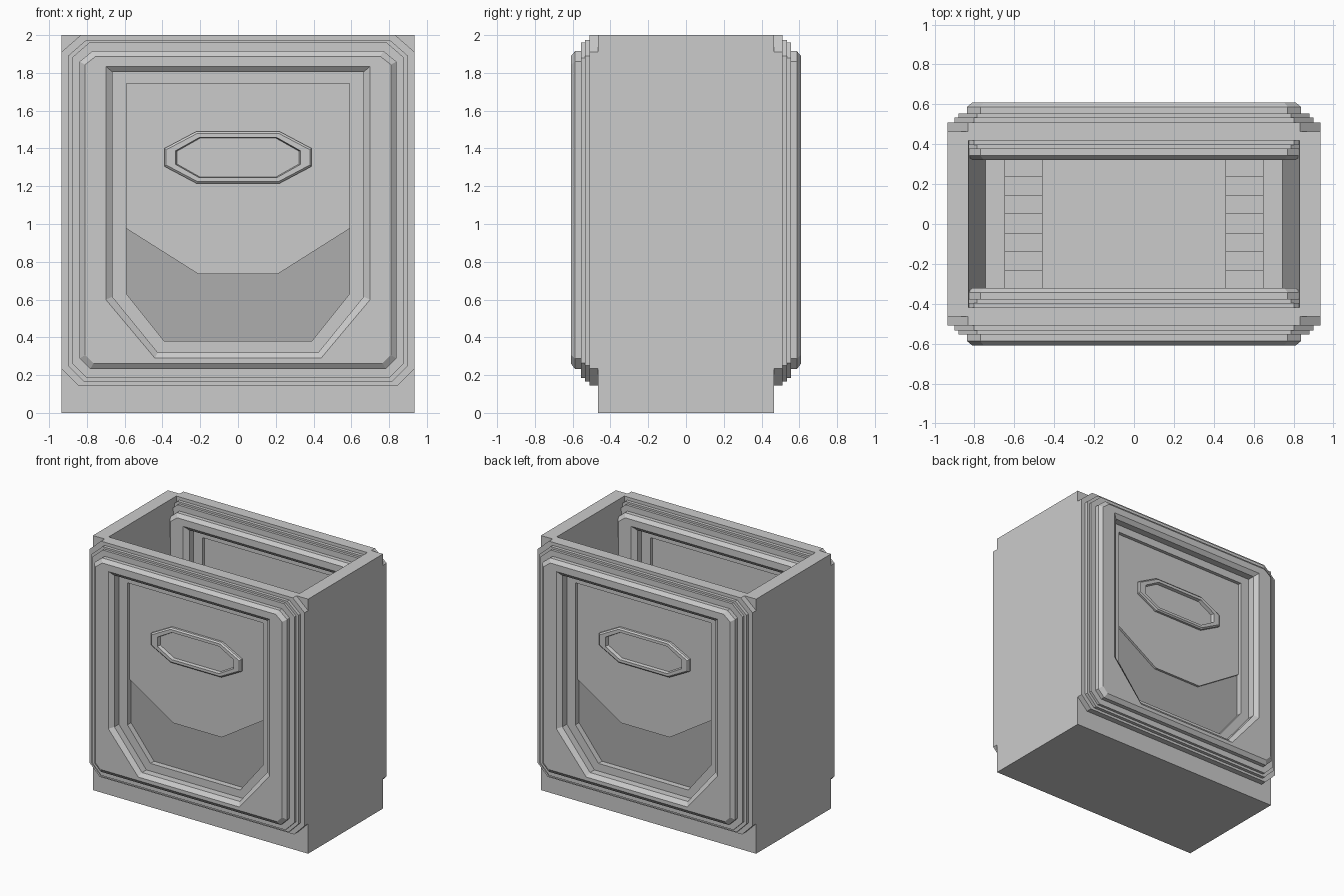
import bpy, bmesh

if "Cube" in bpy.data.objects:
    bpy.data.objects.remove(bpy.data.objects["Cube"])

MID = 0.465  # centre plane of the front and back wall frames


def octagon(x, z0, z1, top, bottom):
    """Eight points: rectangle with (dx, dz) chamfers at top and bottom."""
    (tx, tz), (bx, bz) = top, bottom
    right = [(x - bx, z0), (x, z0 + bz), (x, z1 - tz), (x - tx, z1)]
    return right + [(-px, pz) for px, pz in reversed(right)]


def finish(bm, name, color=None):
    bmesh.ops.remove_doubles(bm, verts=bm.verts[:], dist=0.0005)
    bmesh.ops.recalc_face_normals(bm, faces=bm.faces[:])
    mesh = bpy.data.meshes.new(name)
    bm.to_mesh(mesh)
    bm.free()
    obj = bpy.data.objects.new(name, mesh)
    bpy.context.collection.objects.link(obj)
    if color:
        mat = bpy.data.materials.get(color[0]) or bpy.data.materials.new(color[0])
        mat.diffuse_color = color[1]
        mat.use_nodes = True
        mat.node_tree.nodes["Principled BSDF"].inputs["Base Color"].default_value = mat.diffuse_color
        mesh.materials.append(mat)
    return obj


def loft(bm, loops):
    """Skin a list of (outline, y) loops with quads."""
    rows = [[bm.verts.new((x, y, z)) for x, z in pts] for pts, y in loops]
    for a, b in zip(rows, rows[1:]):
        n = len(a)
        for i in range(n):
            j = (i + 1) % n
            bm.faces.new((a[i], a[j], b[j], b[i]))


def slab(name, pts, y0, y1, color=None):
    """Extrude an xz outline along y."""
    bm = bmesh.new()
    face = bm.faces.new([bm.verts.new((x, y0, z)) for x, z in pts])
    new = bmesh.ops.extrude_face_region(bm, geom=[face])["geom"]
    bmesh.ops.translate(bm, vec=(0, y1 - y0, 0),
                        verts=[v for v in new if isinstance(v, bmesh.types.BMVert)])
    return finish(bm, name, color)


LIGHT = ("light_grey", (0.93, 0.93, 0.93, 1))
DARK = ("dark_grey", (0.42, 0.42, 0.42, 1))

# Tub: floor and tapered side walls
slab("tub", [(-.935, 0), (.935, 0), (.935, 2), (.83, 2), (.745, .15),
             (-.745, .15), (-.83, 2), (-.935, 2)], -MID, MID)

# Stepped frame profile: half width, bottom, top, chamfer, distance from centre plane
STEPS = [(.935, .145, 2.0, .09, 0), (.935, .145, 2.0, .09, .045),
         (.90, .165, 1.975, .085, .045), (.90, .165, 1.975, .085, .07),
         (.88, .185, 1.96, .08, .07), (.88, .185, 1.96, .08, .09),
         (.838, .232, 1.915, .055, .09), (.838, .232, 1.915, .055, .122),
         (.81, .262, 1.888, .045, .145)]
# Window recess, square at the top and cut at the bottom corners
RECESS = [(.70, .29, 1.835, .26, .31, .145), (.665, .32, 1.805, .24, .295, .12),
          (.665, .32, 1.805, .24, .295, .065), (.59, .38, 1.745, .20, .25, .065),
          (.59, .38, 1.745, .20, .25, 0)]
profile = [(octagon(x, a, b, (c + .012, c), (c, c)), d) for x, a, b, c, d in STEPS]
profile += [(octagon(x, a, b, (0, 0), (cx, cz)), d) for x, a, b, cx, cz, d in RECESS]

for side, label in ((-1, "front"), (1, "back")):
    mid = side * MID

    # Wall frame with the same mouldings outside and inside
    bm = bmesh.new()
    for s in (-1, 1):
        loft(bm, [(pts, mid + s * d) for pts, d in profile])
    bmesh.ops.dissolve_degenerate(bm, edges=bm.edges[:], dist=0.0005)
    finish(bm, label + "_frame")

    # Dark panel behind the flap
    slab(label + "_dark_panel", [(-.59, 1.0), (-.59, .63), (-.39, .38), (.39, .38),
                                 (.59, .63), (.59, 1.0)],
         mid - .02, mid + .02, DARK)

    # Flap with angled lower edge
    slab(label + "_flap", [(-.59, 1.745), (-.59, .975), (-.21, .735), (.21, .735),
                           (.59, .975), (.59, 1.745)], mid - .038, mid + .038)

    # Raised badge ring on the flap
    out = octagon(.39, 1.215, 1.49, (.17, .09), (.17, .09))
    crest = octagon(.38, 1.225, 1.48, (.165, .087), (.165, .087))
    inn = octagon(.33, 1.245, 1.458, (.125, .07), (.125, .07))
    low = octagon(.32, 1.25, 1.453, (.12, .068), (.12, .068))
    bm = bmesh.new()
    loft(bm, [(p, mid + side * d) for p, d in
              ((out, .03), (out, .055), (crest, .065), (inn, .065), (low, .03), (out, .03))])
    finish(bm, label + "_badge_ring", LIGHT)

# Floor grips: a plate with four light bars on each side
for side, label in ((-1, "left"), (1, "right")):
    x0, x1 = sorted((side * .46, side * .65))
    slab(label + "_grip_plate", [(x0, .14), (x1, .14), (x1, .16), (x0, .16)], -.33, .33)
    for i in range(4):
        y = -.28 + i * .188
        slab(f"{label}_grip_bar_{i + 1}", [(x0, .15), (x1, .15), (x1, .18), (x0, .18)],
             y - .047, y + .047, LIGHT)
